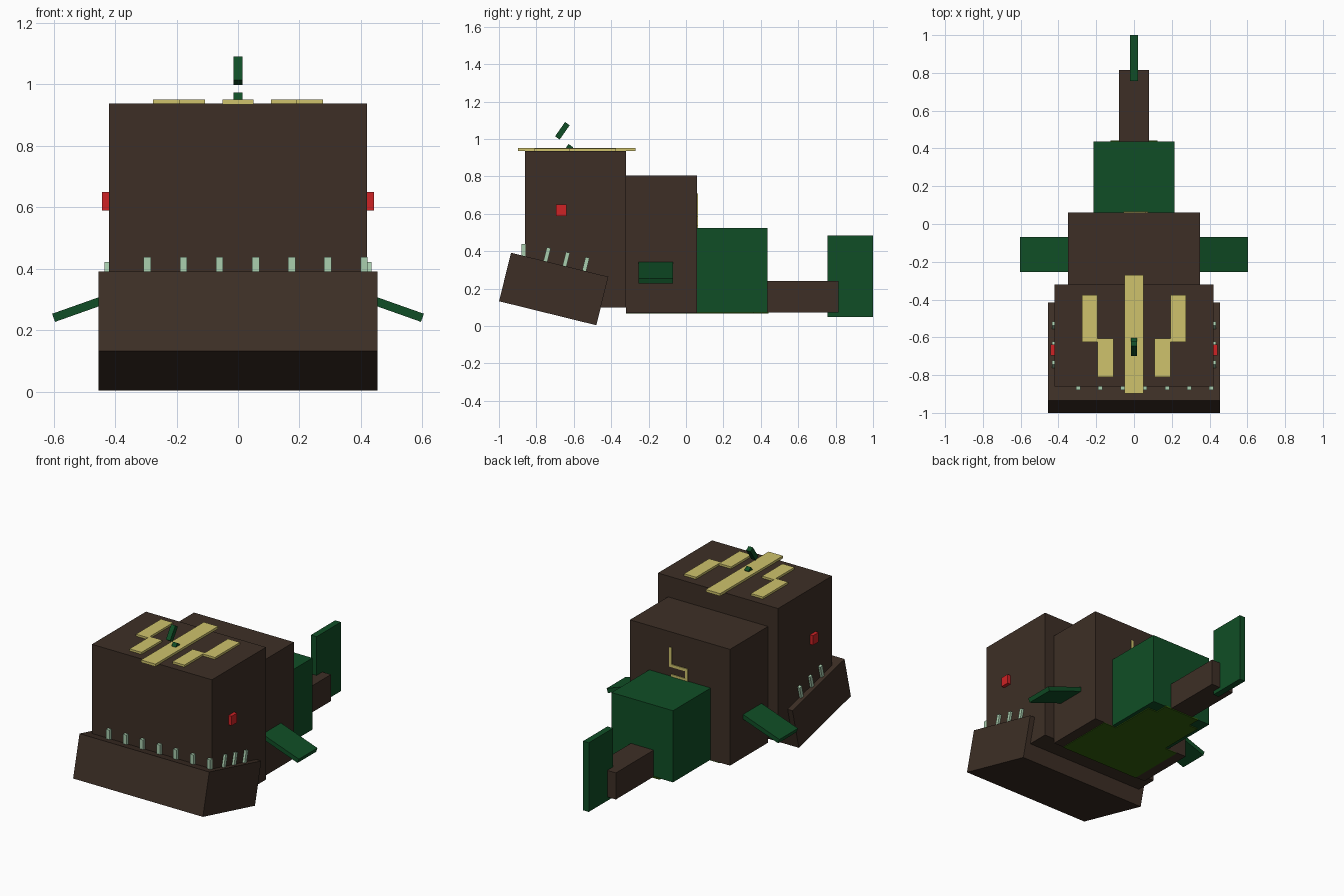
import bpy
import math
from mathutils import Matrix, Vector

if "Cube" in bpy.data.objects:
    bpy.data.objects.remove(bpy.data.objects["Cube"])


def material(name, rgb):
    m = bpy.data.materials.new(name)
    m.diffuse_color = (*rgb, 1)
    m.use_nodes = True
    m.node_tree.nodes["Principled BSDF"].inputs["Base Color"].default_value = m.diffuse_color
    return m


BROWN = material("dark brown", (0.047, 0.028, 0.019))
GREEN = material("deep green", (0.005, 0.076, 0.019))
YELLOW = material("pale yellow", (0.62, 0.54, 0.15))
MINT = material("mint", (0.40, 0.62, 0.43))
RED = material("red", (0.62, 0.016, 0.018))
OLIVE = material("olive", (0.032, 0.115, 0.004))

CUBE_FACES = [(0, 1, 3, 2), (4, 6, 7, 5), (0, 4, 5, 1),
              (2, 3, 7, 6), (0, 2, 6, 4), (1, 5, 7, 3)]


def block(name, center, size, mat, axis="X", degrees=0):
    """Box with a centre and size, optionally turned about one axis."""
    half = Vector(size) / 2
    turn = Matrix.Rotation(math.radians(degrees), 3, axis)
    verts = [turn @ Vector((half.x * i, half.y * j, half.z * k))
             for i in (-1, 1) for j in (-1, 1) for k in (-1, 1)]
    mesh = bpy.data.meshes.new(name)
    mesh.from_pydata(verts, [], CUBE_FACES)
    mesh.materials.append(mat)
    obj = bpy.data.objects.new(name, mesh)
    obj.location = center
    bpy.context.collection.objects.link(obj)
    return obj


def span(name, x, y, z, mat):
    """Box given by its extents along each axis."""
    ranges = (x, y, z)
    return block(name, [(a + b) / 2 for a, b in ranges],
                 [b - a for a, b in ranges], mat)


# Main segments from head to tail
span("head", (-0.42, 0.42), (-0.86, -0.32), (0.10, 0.937), BROWN)
span("body", (-0.35, 0.35), (-0.32, 0.06), (0.07, 0.805), BROWN)
span("rear_body", (-0.215, 0.215), (0.06, 0.437), (0.072, 0.525), GREEN)
span("tail", (-0.08, 0.08), (0.437, 0.815), (0.072, 0.24), BROWN)
span("tail_fin", (-0.02, 0.02), (0.757, 1.0), (0.048, 0.485), GREEN)

# Lower jaw, dipping to the back
JAW_TILT = -13.85
block("jaw", (0, -0.7075, 0.198), (0.908, 0.5355, 0.267), BROWN, "X", JAW_TILT)

# Front row of teeth
for i in range(7):
    x = -0.295 + i * 0.1175
    span(f"front_tooth_{i + 1}", (x - 0.012, x + 0.012),
         (-0.88, -0.858), (0.34, 0.438), MINT)

# Paired parts on each side
for side, s in (("right", 1), ("left", -1)):
    for i, (y, z) in enumerate(((-0.745, 0.372), (-0.643, 0.347), (-0.538, 0.32))):
        block(f"{side}_tooth_{i + 1}", (s * 0.425, y, z), (0.018, 0.022, 0.096),
              MINT, "X", JAW_TILT)
    block(f"{side}_eye", (s * 0.43, -0.667, 0.619), (0.024, 0.056, 0.06), RED)
    block(f"{side}_fin", (s * 0.468, -0.1625, 0.287), (0.28, 0.185, 0.028),
          GREEN, "Y", s * 19.5)
    outer = sorted((s * 0.192, s * 0.276))
    inner = sorted((s * 0.108, s * 0.192))
    span(f"{side}_outer_mark", outer, (-0.625, -0.375), (0.935, 0.950), YELLOW)
    span(f"{side}_inner_mark", inner, (-0.81, -0.605), (0.935, 0.950), YELLOW)

# Central head stripe
span("head_stripe", (-0.05, 0.05), (-0.897, -0.27), (0.935, 0.951), YELLOW)

# Lure above the head and its stub
block("lure", (0, -0.661, 1.044), (0.03, 0.03, 0.093), GREEN, "X", -35)
block("lure_stub", (0, -0.627, 0.948), (0.03, 0.03, 0.04), GREEN, "X", -35)

# Zigzag mark on the back of the body
for i, (x, z) in enumerate((((0.057, 0.075), (0.59, 0.708)),
                            ((-0.055, 0.075), (0.585, 0.603)),
                            ((-0.055, -0.037), (0.53, 0.603)),
                            ((-0.055, 0.06), (0.522, 0.54)))):
    span(f"back_mark_{i + 1}", x, (0.058, 0.065), z, YELLOW)

# Stepped belly plates
for i, (w, y) in enumerate(((0.28, (-0.32, 0.06)), (0.19, (0.06, 0.36)),
                            (0.125, (0.36, 0.442)))):
    span(f"belly_plate_{i + 1}", (-w, w), y, (0.066, 0.075), OLIVE)
